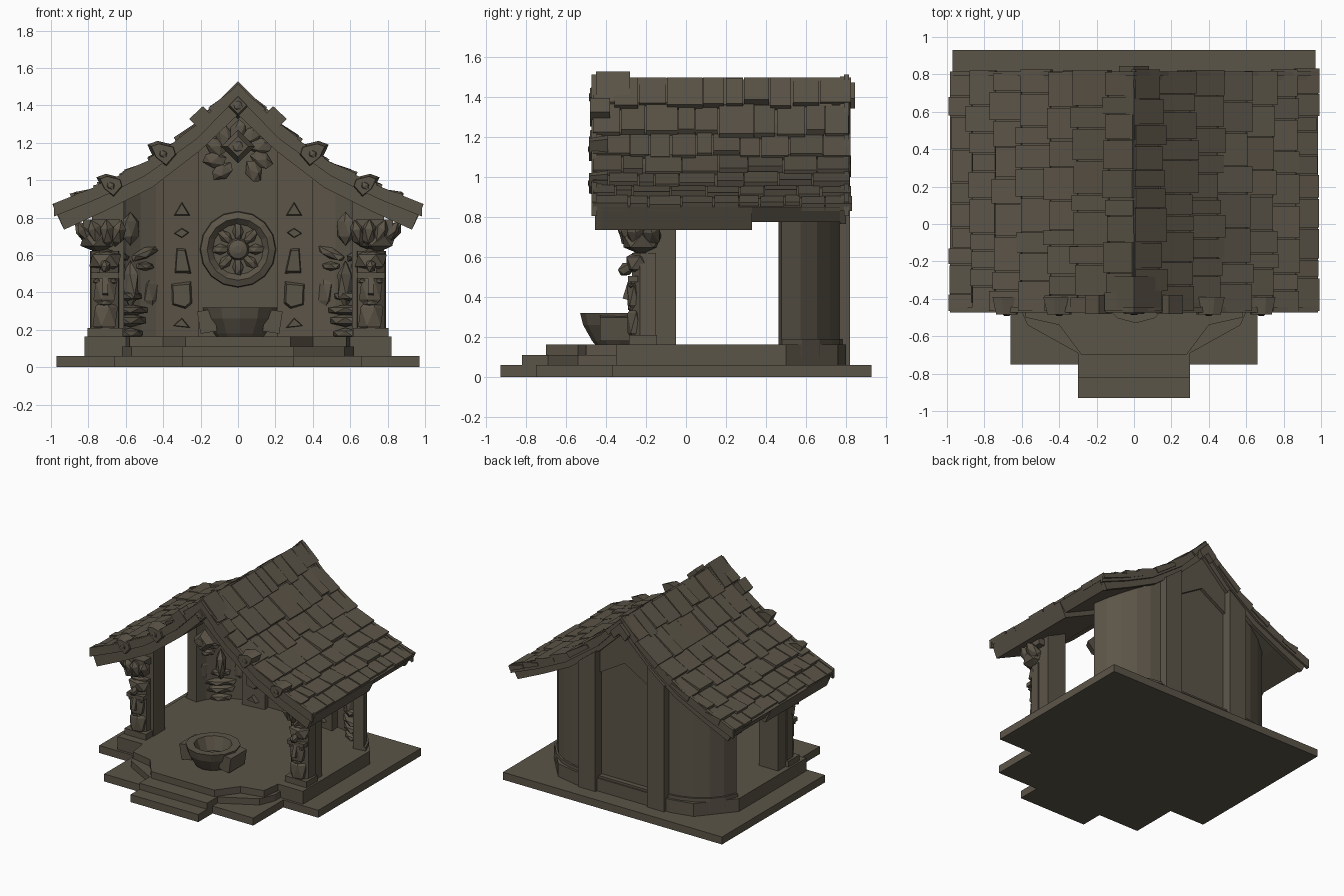
import bpy, bmesh, math, random
from mathutils import Matrix, Vector, Euler

if "Cube" in bpy.data.objects:
    bpy.data.objects.remove(bpy.data.objects["Cube"])

random.seed(4)
stone = bpy.data.materials.new("dark_brown_stone")
stone.diffuse_color = (0.105, 0.089, 0.064, 1)
stone.use_nodes = True
stone.node_tree.nodes["Principled BSDF"].inputs["Base Color"].default_value = stone.diffuse_color


def finish(bm, name):
    bmesh.ops.recalc_face_normals(bm, faces=bm.faces)
    me = bpy.data.meshes.new(name)
    bm.to_mesh(me)
    bm.free()
    me.materials.append(stone)
    ob = bpy.data.objects.new(name, me)
    bpy.context.collection.objects.link(ob)
    return ob


def loft(bm, lo, hi):
    a, b = [bm.verts.new(v) for v in lo], [bm.verts.new(v) for v in hi]
    n = len(a)
    bm.faces.new(a)
    bm.faces.new(b[::-1])
    for i in range(n):
        bm.faces.new((a[i], b[i], b[(i + 1) % n], a[(i + 1) % n]))


def prism_y(bm, pts, y0, y1, taper=1.0):
    # outline in x,z; taper shrinks the y0 (front) end
    cx = sum(p[0] for p in pts) / len(pts)
    cz = sum(p[1] for p in pts) / len(pts)
    loft(bm, [(cx + (x - cx) * taper, y0, cz + (z - cz) * taper) for x, z in pts],
         [(x, y1, z) for x, z in pts])


def column(bm, plan, z0, top):
    # plan in x,y; top is a height or a function of x
    f = top if callable(top) else (lambda x: top)
    loft(bm, [(x, y, z0) for x, y in plan], [(x, y, f(x)) for x, y in plan])


def placed(c, size, rot):
    return Matrix.Translation(c) @ Euler(rot).to_matrix().to_4x4() @ Matrix.Diagonal((*size, 1))


def box(bm, c, size, rot=(0, 0, 0)):
    bmesh.ops.create_cube(bm, size=1, matrix=placed(c, size, rot))


def blob(bm, c, size, rot=(0, 0, 0)):
    bmesh.ops.create_icosphere(bm, subdivisions=1, radius=0.5, matrix=placed(c, size, rot))


def mirrored(pts):
    return pts + [(-x, z) for x, z in reversed(pts) if abs(x) > 1e-6]


def lathe(bm, prof, n, m):
    rings = [[bm.verts.new(m @ Vector((r * math.cos(i * math.tau / n), r * math.sin(i * math.tau / n), z)))
              for i in range(n)] for r, z in prof]
    for a, b in zip(rings, rings[1:]):
        for i in range(n):
            bm.faces.new((a[i], a[(i + 1) % n], b[(i + 1) % n], b[i]))
    bm.faces.new(rings[0])
    bm.faces.new(rings[-1])


# stepped base
for name, plan, z0, z1 in (
        ("base_slab", [(.30, -.93), (.30, -.75), (.66, -.75), (.66, -.37), (.97, -.37), (.97, .93)], 0, .06),
        ("middle_step", [(.30, -.82), (.30, -.69), (.57, -.54), (.62, -.42), (.62, -.34)], .05, .11),
        ("floor_platform", [(.28, -.70), (.40, -.54), (.58, -.50), (.60, -.35), (.82, -.35),
                            (.82, .50), (.60, .76), (.42, .80)], .05, .163)):
    bm = bmesh.new()
    column(bm, mirrored(plan), z0, z1)
    finish(bm, name)

# roof profile: top and underside curves from ridge to eave
TOP = [(0, 1.49), (.22, 1.265), (.50, 1.065), (.75, .945), (.985, .85)]
LOW = [(0, 1.35), (.20, 1.16), (.46, .96), (.70, .84), (.93, .735)]


def under(x):
    x = abs(x)
    for (x0, z0), (x1, z1) in zip(LOW, LOW[1:]):
        if x <= x1:
            return z0 + (z1 - z0) * (x - x0) / (x1 - x0) + .045
    return LOW[-1][1]


def along(t):
    # point and outward normal at fraction t of the top curve
    i = min(int(t * 4), 3)
    a, b = Vector(TOP[i]), Vector(TOP[i + 1])
    d = (b - a).normalized()
    return a + (b - a) * (t * 4 - i), Vector((-d.y, d.x))


bm = bmesh.new()
for s in (1, -1):
    for y0, y1, up in ((-.42, .33, 0), (.33, .77, .04)):
        prism_y(bm, [(s * x, z) for x, z in TOP] + [(s * x, z + up) for x, z in LOW[::-1]], y0, y1)
finish(bm, "roof_deck")

# gable boards with a raised rim
bm = bmesh.new()
for s in (1, -1):
    for y0, y1, up in ((-.455, -.42, 0), (.77, .80, .03)):
        prism_y(bm, [(s * x, z + .015) for x, z in TOP] + [(s * x, z + up) for x, z in LOW[::-1]], y0, y1)
    rim = [(s * x, z + .025) for x, z in TOP] + [(s * x, z - .045) for x, z in TOP[::-1]]
    prism_y(bm, rim, -.472, -.445)
    prism_y(bm, rim, .79, .815)
finish(bm, "gable_boards")

# shingles in stepped courses
bm = bmesh.new()
rows = [0, .15, .32, .45, .60, .74, .87, .985]
for s in (1, -1):
    for k, (t0, t1) in enumerate(zip(rows, rows[1:])):
        y = -.465
        while y < .80:
            y1 = min(y + random.uniform(.08, .19), .83)
            if y1 > .75:
                y1 = .815 + random.uniform(0, .02)
            e = min(t1 + random.uniform(-.01, .025), .999)
            lift = random.uniform(.02, .042) if k < 6 else random.uniform(.012, .025)
            a, na = along(t0)
            b, nb = along(e)
            sec = [a - na * .02, a + na * random.uniform(.005, .015), b + nb * lift, b - nb * .02]
            prism_y(bm, [(s * p.x, p.y) for p in sec], y, y1 - random.uniform(.003, .01))
            y = y1
finish(bm, "roof_shingles")

# ridge caps
bm = bmesh.new()
for y0, y1, h, w in ((-.45, -.28, 1.53, .15), (-.28, -.05, 1.497, .12), (-.05, .18, 1.49, .13),
                     (.18, .45, 1.485, .12), (.45, .73, 1.50, .14), (.73, .845, 1.475, .08)):
    prism_y(bm, mirrored([(0, h), (w, h - w * 1.02), (w - .03, h - w - .05), (0, h - .08)]), y0, y1)
finish(bm, "ridge_caps")

# carved bosses on the front gable
bm = bmesh.new()
shield = [(-.085, .045), (-.03, .065), (.07, .04), (.085, -.01), (.02, -.085), (-.05, -.03)]
for s in (1, -1):
    for x, z in ((.68, .975), (.40, 1.145)):
        k = 1 if x < .5 else .9
        prism_y(bm, [(s * (x - u * k), z + v * k) for u, v in shield], -.485, -.39, .75)
        blob(bm, (s * x, -.47, z - .005), (.07, .05, .06), (0, .5, 0))
    box(bm, (s * .19, -.43, 1.325), (.10, .10, .10), (0, s * .75, 0))
for z, r in ((1.40, .075), (1.18, .09)):
    prism_y(bm, [(0, z + r), (r, z), (0, z - r), (-r, z)], -.48, -.42, .6)
    blob(bm, (0, -.465, z), (r, .05, r))
finish(bm, "gable_bosses")

# back wall with a pointed top, a panel frame and pillars
bm = bmesh.new()
prism_y(bm, mirrored([(0, 1.38), (.24, 1.16), (.24, .06)]), .69, .75)
finish(bm, "back_wall")
bm = bmesh.new()
prism_y(bm, [(-.22, 1.0), (0, 1.13), (.22, 1.0), (.22, 1.17), (0, 1.38), (-.22, 1.17)], .74, .775)
box(bm, (0, .765, .13), (.44, .05, .10))
finish(bm, "back_panel_frame")
bm = bmesh.new()
for s in (1, -1):
    column(bm, [(s * x, y) for x, y in ((.21, .64), (.40, .62), (.38, .82), (.23, .82))], .05, under)
finish(bm, "back_pillars")

# symbols on the pillars
bm = bmesh.new()
for s in (1, -1):
    for pts in ([(.255, .81), (.345, .81), (.30, .885)],
                [(.26, .72), (.30, .745), (.345, .715), (.30, .69)],
                [(.25, .50), (.34, .50), (.33, .64), (.28, .635)],
                [(.245, .34), (.28, .31), (.355, .33), (.36, .45), (.25, .46)],
                [(.255, .21), (.35, .22), (.30, .265)]):
        prism_y(bm, [(s * x, z) for x, z in pts], .60, .64, .8)
finish(bm, "pillar_symbols")

# curved corner walls with a foot ring
bm = bmesh.new()
arc = [math.radians(a) for a in (12, 28, 44, 60, 74, 86)]
for s in (1, -1):
    for grow, z0, top in ((0, .10, under), (.015, .10, .19)):
        plan = [(.36 + (.43 + grow) * math.cos(a), .40 + (.37 + grow) * math.sin(a)) for a in arc]
        plan += [(.34 + .36 * math.cos(a), .40 + .30 * math.sin(a)) for a in arc[::-1]]
        for i in range(5):
            q = [plan[i], plan[i + 1], plan[10 - i], plan[11 - i]]
            column(bm, [(s * x, y) for x, y in q], z0, top)
finish(bm, "corner_walls")

# carved faces on the corner walls: (across, height, size, tilt)
bm = bmesh.new()
for s in (1, -1):
    d = Vector((s * .79, -.61, 0))
    for u, z, size, tilt in ((0, .305, (.26, .10, .06), 0), (0, .25, (.23, .10, .07), 0),
                             (0, .18, (.18, .08, .06), 0), (0, .44, (.08, .12, .26), 0),
                             (0, .38, (.16, .10, .06), 0), (.10, .54, (.13, .06, .05), 0),
                             (-.10, .54, (.13, .06, .05), 0), (.10, .61, (.21, .08, .06), -.35),
                             (-.10, .61, (.21, .08, .06), .35), (.15, .40, (.12, .05, .20), 0),
                             (-.15, .40, (.12, .05, .20), 0), (0, .74, (.12, .07, .18), 0)):
        blob(bm, Vector((s * .575, .605, z)) + d * u, size, (0, s * tilt, s * -.66))
finish(bm, "carved_wall_faces")

# rosette medallion and leaf crown
bm = bmesh.new()
face = Matrix.Translation((0, .69, .63)) @ Matrix.Rotation(math.pi / 2, 4, 'X')
lathe(bm, [(.205, -.01), (.20, .035), (.165, .05), (.135, .02), (.06, .02), (.05, .06), (.02, .07)], 16, face)
for i in range(8):
    a = i * math.tau / 8
    blob(bm, (.095 * math.cos(a), .665, .63 + .095 * math.sin(a)), (.10, .05, .06), (0, -a, 0))
finish(bm, "wall_rosette")
bm = bmesh.new()
for i in range(9):
    a = math.radians(-50 + i * 35)
    blob(bm, (.13 * math.cos(a), .68, 1.14 + .12 * math.sin(a)), (.14, .06, .09), (0, -a + .4, 0))
finish(bm, "leaf_crown")

# front posts
bm = bmesh.new()
for s in (1, -1):
    column(bm, [(s * x, y) for x, y in ((.61, -.05), (.78, -.05), (.78, -.20), (.61, -.20))], .15, under)
finish(bm, "front_posts")

# carved totem figures on the posts
bm = bmesh.new()
for s in (1, -1):
    def add(f, x, y, z, size, rot=(0, 0, 0)):
        f(bm, (s * x, y, z), size, (rot[0], s * rot[1], s * rot[2]))
    column(bm, [(s * x, y) for x, y in ((.63, -.15), (.64, -.24), (.69, -.27), (.74, -.27),
                                        (.785, -.23), (.79, -.15))], .16, .62)
    add(box, .71, -.215, .185, (.19, .14, .05))
    add(blob, .71, -.25, .27, (.15, .10, .22))
    add(blob, .71, -.26, .41, (.14, .08, .22))
    add(box, .71, -.285, .43, (.03, .04, .09), (-.3, 0, 0))
    add(box, .71, -.265, .49, (.15, .05, .03))
    add(blob, .71, -.27, .345, (.09, .05, .04))
    for x in (.665, .755):
        add(blob, x, -.275, .46, (.05, .03, .03))
    add(blob, .71, -.23, .57, (.19, .16, .14))
    add(blob, .71, -.30, .54, (.06, .09, .07), (.5, 0, 0))
    add(blob, .745, -.22, .68, (.22, .22, .14))
    for x, y, tilt in ((.64, -.27, -.3), (.70, -.29, 0), (.76, -.28, .3), (.81, -.25, .6), (.82, -.17, .7)):
        add(blob, x, y, .715, (.08, .10, .16), (.3, tilt, .2))
    add(box, .73, -.19, .765, (.20, .20, .05))
finish(bm, "totem_figures")

# offering bowl with side blocks
bm = bmesh.new()
lathe(bm, [(.12, .155), (.14, .18), (.185, .26), (.20, .32), (.14, .32), (.10, .22)], 12,
      Matrix.Translation((.01, -.33, 0)))
finish(bm, "offering_bowl")
bm = bmesh.new()
for s in (1, -1):
    box(bm, (.01 + s * .175, -.33, .245), (.09, .20, .12), (0, s * .15, 0))
finish(bm, "bowl_side_blocks")
